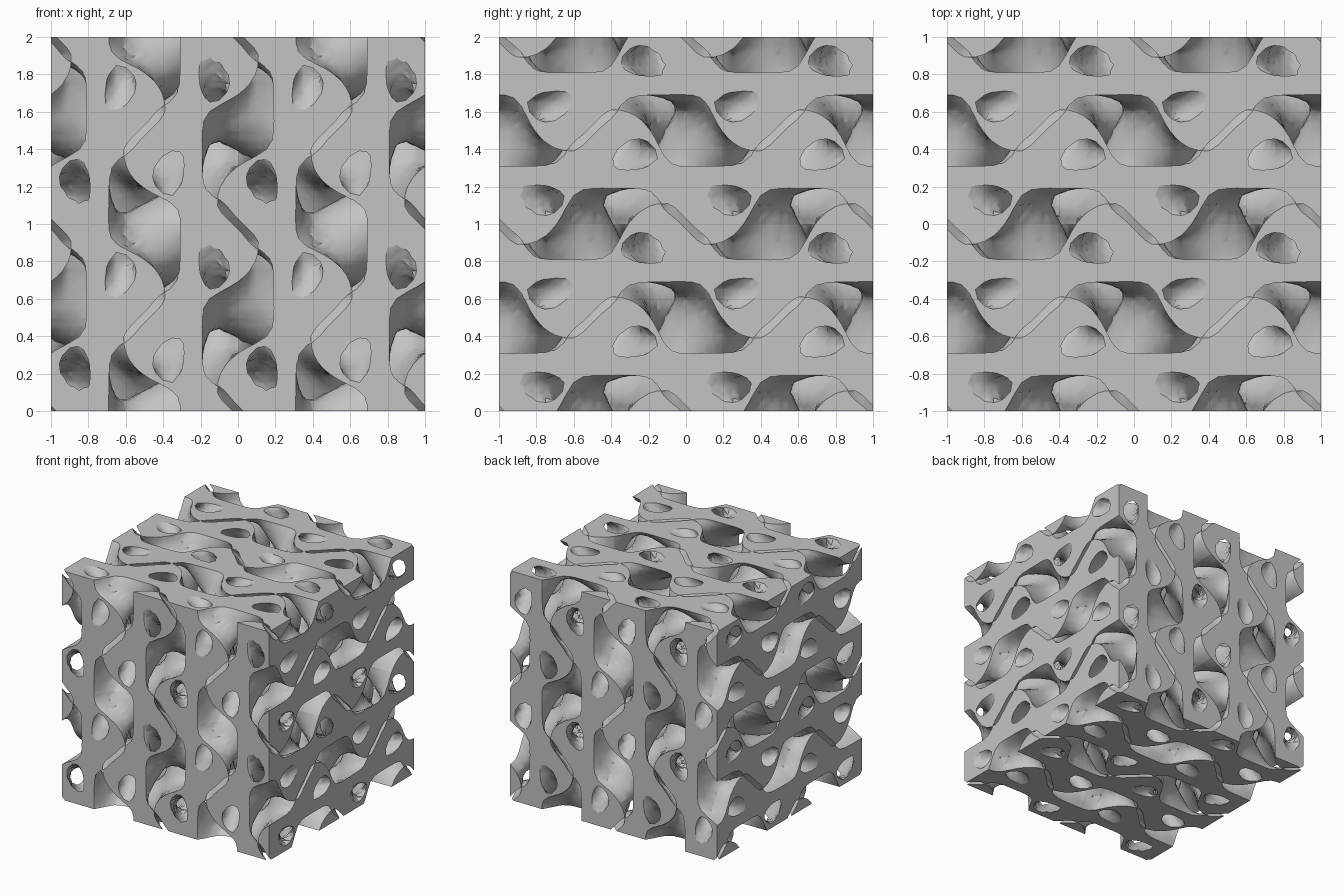
import bpy, bmesh, math
from itertools import permutations, product
from mathutils import Vector

if "Cube" in bpy.data.objects:
    bpy.data.objects.remove(bpy.data.objects["Cube"], do_unlink=True)

N = 20            # grid steps in one repeating cell
TILES = 2         # cells along each axis
TURN = 2 * math.pi / N

grey = bpy.data.materials.new("plain_grey")
grey.use_nodes = True
colour = (0.55, 0.55, 0.55, 1)
grey.diffuse_color = colour
grey.node_tree.nodes["Principled BSDF"].inputs["Base Color"].default_value = colour


def lattice(p):
    """Values that are zero on the two pocket surfaces and the two tube
    surfaces, then the half width of the pocket."""
    sx, sy, sz = (math.sin(c * TURN) for c in p)
    cx, cy, cz = (math.cos(c * TURN) for c in p)
    sheet = sx * cy + sy * cz + sz * cx
    twist = 2 * (sx * cx * cz + sy * cy * cx + sz * cz * cy)
    skew = 2 * (sx * cx * sy + sy * cy * sz + sz * cz * sx)
    site = cx * cy * cz
    bent = sheet + 0.15 * twist
    width = max(-0.22, 0.53 - 0.92 * site - 0.25 * site * site)
    limit = 1.235 - 0.07 * skew
    return bent - width, bent + width, limit - sheet, limit + sheet, width


values = {p: lattice(p) for p in product(range(N + 1), repeat=3)}


def make_object(name, bm):
    mesh = bpy.data.meshes.new(name)
    bm.to_mesh(mesh)
    bm.free()
    mesh.materials.append(grey)
    ob = bpy.data.objects.new(name, mesh)
    bpy.context.scene.collection.objects.link(ob)
    return ob


def centre(points):
    return sum((Vector(p) for p in points), Vector()) / len(points)


# Six tetrahedra per grid cube
TETS = []
for order in permutations(range(3)):
    p = [0, 0, 0]
    tet = [tuple(p)]
    for axis in order:
        p[axis] += 1
        tet.append(tuple(p))
    TETS.append(tet)


def trace(bm, f, side):
    """Add the surface where value f is zero; side gives the facing of pockets."""
    shared = {}

    def vert(a, b):
        if (a, b) not in shared:
            va, vb = values[a][f], values[b][f]
            shared[a, b] = bm.verts.new(Vector(a).lerp(Vector(b), va / (va - vb)) / N)
        return shared[a, b]

    for i, j, k in product(range(N), repeat=3):
        for offsets in TETS:
            tet = [(i + u, j + v, k + w) for u, v, w in offsets]
            a = [q for q in tet if values[q][f] > 0]
            b = [q for q in tet if values[q][f] <= 0]
            if not a or not b:
                continue
            if len(a) == 2:
                pairs = [(a[0], b[0]), (a[0], b[1]), (a[1], b[1]), (a[1], b[0])]
            else:
                pairs = [(q, r) for q in a for r in b]
            ring = [vert(q, r) for q, r in pairs]
            n = (ring[1].co - ring[0].co).cross(ring[2].co - ring[0].co)
            facing = side * values[tet[0]][4] if side else 1
            if n.dot(centre(b) - centre(a)) * facing < 0:
                ring.reverse()
            bm.faces.new(ring)


# Curved walls of one cell: pocket sides, then tube sides
bm = bmesh.new()
for f, side in enumerate((1, -1, 0, 0)):
    trace(bm, f, side)

# Collapse slivers, leaving the seams between cells alone
inner = [v for v in bm.verts if all(1e-5 < c < 1 - 1e-5 for c in v.co)]
bmesh.ops.remove_doubles(bm, verts=inner, dist=0.01)
bmesh.ops.triangulate(bm, faces=bm.faces[:])
walls = make_object("lattice_walls", bm)
walls.location = (-1, -1, 0)

bpy.ops.object.select_all(action="DESELECT")
walls.select_set(True)
bpy.context.view_layer.objects.active = walls
bpy.ops.object.shade_smooth_by_angle(angle=math.radians(50))

for axis in range(3):
    arr = walls.modifiers.new("repeat", "ARRAY")
    arr.count = TILES
    arr.use_relative_offset = False
    arr.use_constant_offset = True
    arr.constant_offset_displace = [float(axis == c) for c in range(3)]


# Flat cut face of one cell: grid triangles clipped to the solid
def clip(ring, f, sign):
    """Keep the part of a ring of (position, values) where sign * value f > 0."""
    out = []
    for a, b in zip(ring, ring[1:] + ring[:1]):
        va, vb = sign * a[1][f], sign * b[1][f]
        if va > 0:
            out.append(a)
        if (va > 0) != (vb > 0):
            t = va / (va - vb)
            mixed = [p + (q - p) * t for p, q in zip(a[1], b[1])]
            out.append((a[0].lerp(b[0], t), mixed))
    return out


SOLIDS = [((0, 1), (1, 1), (2, 1)), ((0, -1), (1, -1), (3, 1))]
patches = []
for i, j in product(range(N), repeat=2):
    low, high = (i, j, 0), (i + 1, j + 1, 0)
    for tri in ((low, (i + 1, j, 0), high), (low, high, (i, j + 1, 0))):
        for limits in SOLIDS:
            ring = [(Vector(p) / N, values[p]) for p in tri]
            for f, sign in limits:
                ring = clip(ring, f, sign)
            if len(ring) > 2:
                patches.append([p for p, _ in ring])

# Six outer faces, each tiled from that cut
bm = bmesh.new()
for axis in range(3):
    e1, e2 = (axis + 1) % 3, (axis + 2) % 3
    for side in (0, TILES):
        for u, v in product(range(TILES), repeat=2):
            for ring in patches:
                verts = []
                for q in ring:
                    p = Vector((-1, -1, 0))
                    p[axis] += side
                    p[e1] += q.x + u
                    p[e2] += q.y + v
                    verts.append(bm.verts.new(p))
                bm.faces.new(verts if side else verts[::-1])
bmesh.ops.remove_doubles(bm, verts=bm.verts[:], dist=0.0001)
make_object("outer_cut_faces", bm)
